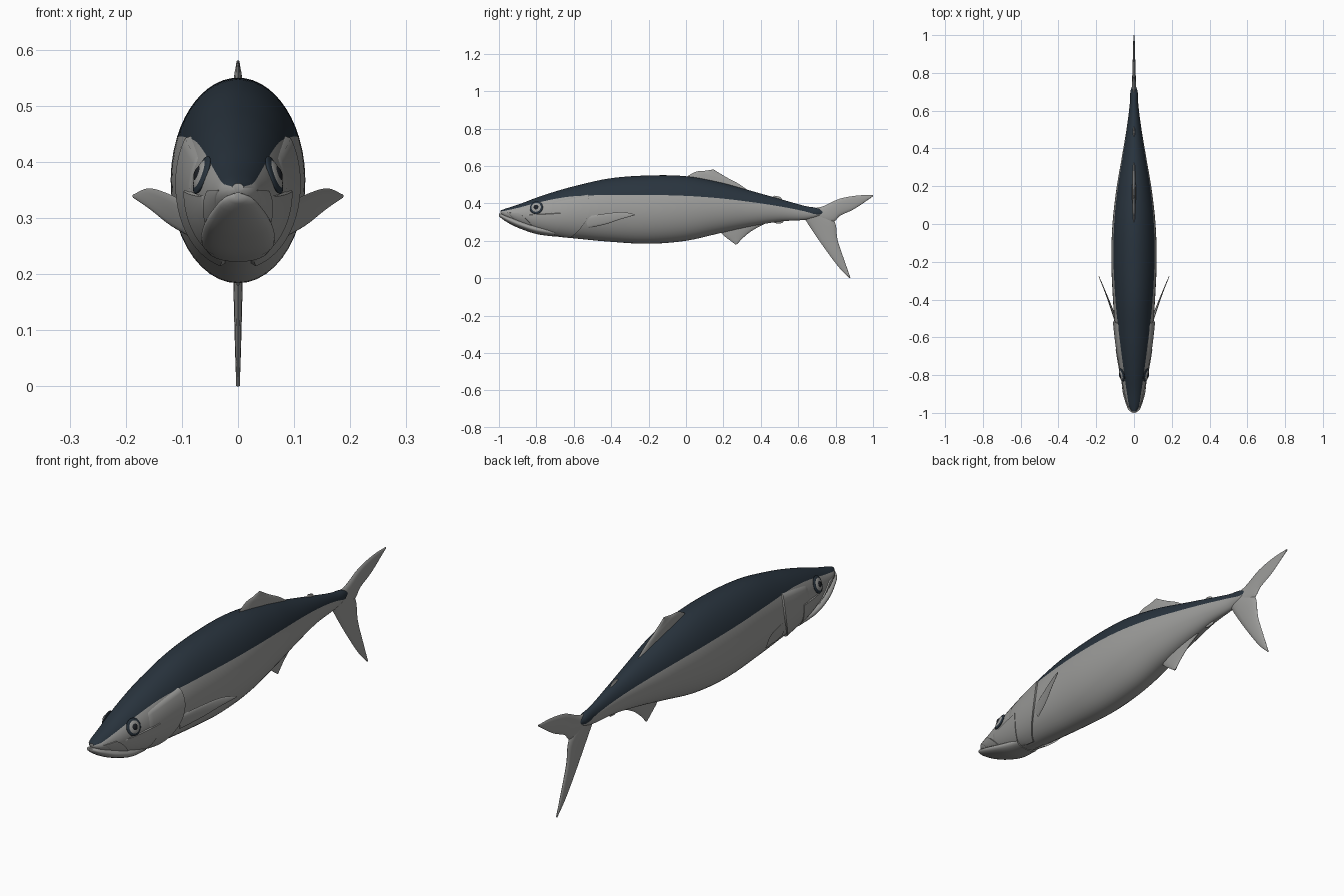
import bpy, bmesh, math
from mathutils import Vector

if "Cube" in bpy.data.objects:
    bpy.data.objects.remove(bpy.data.objects["Cube"])


def material(name, rgb):
    m = bpy.data.materials.new(name)
    m.diffuse_color = (*rgb, 1)
    m.use_nodes = True
    m.node_tree.nodes["Principled BSDF"].inputs["Base Color"].default_value = m.diffuse_color
    return m


GREY = material("silver grey", (0.34, 0.34, 0.33))
NAVY = material("dark slate blue", (0.022, 0.034, 0.048))
BLACK = material("near black", (0.012, 0.014, 0.018))


def curve(rows, t):
    """Smooth (Hermite) lookup in rows of (t, values...)."""
    n = len(rows)
    i = max(0, min(n - 2, sum(r[0] <= t for r in rows) - 1))
    a, b = rows[i], rows[i + 1]
    p, q = rows[max(i - 1, 0)], rows[min(i + 2, n - 1)]
    d = b[0] - a[0]
    u = (t - a[0]) / d
    out = []
    for k in range(1, len(a)):
        ma = (b[k] - p[k]) / (b[0] - p[0]) * d
        mb = (q[k] - a[k]) / (q[0] - a[0]) * d
        out.append((2*u**3 - 3*u*u + 1) * a[k] + (u**3 - 2*u*u + u) * ma
                   + (3*u*u - 2*u**3) * b[k] + (u**3 - u*u) * mb)
    return out


def grid_object(name, rings, mats, closed=True, rule=None, outward=None):
    """Skin a list of equally long point rings."""
    bm = bmesh.new()
    vs = [[bm.verts.new(p) for p in r] for r in rings]
    n = len(vs[0])
    for r0, r1 in zip(vs, vs[1:]):
        for k in range(n if closed else n - 1):
            f = bm.faces.new((r0[k], r0[(k+1) % n], r1[(k+1) % n], r1[k]))
            f.material_index = rule(k) if rule else 0
    if closed:
        bm.faces.new(vs[0])
        bm.faces.new(vs[-1])
    bmesh.ops.recalc_face_normals(bm, faces=bm.faces)
    bm.normal_update()
    if outward and sum(f.normal.x * f.calc_area() for f in bm.faces) * outward < 0:
        bmesh.ops.reverse_faces(bm, faces=bm.faces)
    me = bpy.data.meshes.new(name)
    bm.to_mesh(me)
    bm.free()
    for m in mats:
        me.materials.append(m)
    ob = bpy.data.objects.new(name, me)
    bpy.context.collection.objects.link(ob)
    bpy.context.view_layer.objects.active = ob
    bpy.ops.object.select_all(action='DESELECT')
    ob.select_set(True)
    bpy.ops.object.shade_smooth_by_angle(angle=math.radians(50))
    return ob


# Body stations: y, top z, bottom z, half width, height of the colour line
BODY = [(-.992, .362, .346, .010, .356), (-.97, .370, .325, .030, .360),
        (-.89, .396, .282, .052, .378), (-.80, .430, .247, .071, .402),
        (-.70, .463, .224, .087, .424), (-.60, .491, .213, .098, .438),
        (-.41, .533, .195, .111, .445), (-.20, .549, .184, .120, .445),
        (0, .545, .200, .114, .440), (.18, .513, .240, .094, .427),
        (.34, .469, .275, .067, .408), (.50, .424, .303, .040, .384),
        (.64, .385, .312, .022, .356), (.70, .375, .325, .020, .340),
        (.73, .362, .340, .010, .345)]


def body_point(y, a, side=1, lift=0):
    top, bot, w, _ = curve(BODY, y)
    return Vector((side * (w + lift) * math.cos(a), y,
                   (top + bot) / 2 + ((top - bot) / 2 + lift) * math.sin(a)))


# Body: dark back above the colour line, silver below
UP, LOW = 10, 14
rings = []
for i in range(71):
    y = -.992 + 1.722 * (i / 70)
    top, bot, w, line = curve(BODY, y)
    ab = math.asin(max(-.9, min(.9, (2 * line - top - bot) / (top - bot))))
    back = [ab + (math.pi - 2 * ab) * k / (2 * UP) for k in range(2 * UP)]
    belly = [math.pi - ab + (math.pi + 2 * ab) * k / (2 * LOW) for k in range(2 * LOW)]
    rings.append([body_point(y, a) for a in back + belly])
grid_object("body", rings, [GREY, NAVY], rule=lambda k: int(k < 2 * UP))

# Lower jaw, protruding slightly past the snout
JAW = [(-1, .346, .332, .008), (-.985, .343, .318, .028), (-.945, .331, .292, .045),
       (-.89, .312, .266, .060), (-.80, .285, .236, .066), (-.70, .265, .222, .055)]
rings = []
for i in range(21):
    y = -1 + .3 * (i / 20) ** 1.3
    top, bot, w = curve(JAW, y)
    rings.append([(w * math.cos(a), y, (top + bot) / 2 + (top - bot) / 2 * math.sin(a))
                  for a in (math.tau * k / 24 for k in range(24))])
grid_object("lower_jaw", rings, [GREY])


# Raised plates that follow the head surface
def plate(name, side, a0, a1, front, rear, lift):
    a0, a1 = math.radians(a0), math.radians(a1)
    rows = []
    for i in range(21):
        a = a0 + (a1 - a0) * i / 20
        row = []
        for j in range(15):
            u = j / 14
            y = front(a) + (rear(a) - front(a)) * min(1, j / 13)
            edge = i in (0, 20) or j in (0, 14)
            row.append(body_point(y, a, side, -.004 if edge else lift * u ** .7))
        rows.append(row)
    grid_object(name, rows, [GREY], closed=False, outward=side)


# Fins: lens-shaped section between a leading and a trailing edge
def fin(name, lead, trail, thick, normal=(1, 0, 0), mat=GREY):
    n = len(lead)
    lead = [(i, *p) for i, p in enumerate(lead)]
    trail = [(i, *p) for i, p in enumerate(trail)]
    rings = []
    for i in range(17):
        t = (n - 1) * i / 16
        a, b = Vector(curve(lead, t)), Vector(curve(trail, t))
        th = thick * (1 - .75 * i / 16)
        rings.append([a.lerp(b, (1 - math.cos(q)) / 2) + Vector(normal) * th * math.sin(q)
                      for q in (math.tau * k / 14 for k in range(14))])
    return grid_object(name, rings, [mat])


def mid(*pts):
    return [(0, y, z) for y, z in pts]


fin("tail_fin_upper", mid((.63, .375), (.72, .380), (.82, .424), (.92, .442), (1, .444)),
    mid((.63, .320), (.775, .298), (.825, .335), (.90, .370), (.998, .436)), .013)
fin("tail_fin_lower", mid((.63, .325), (.685, .24), (.755, .14), (.82, .055), (.875, 0)),
    mid((.72, .365), (.795, .30), (.81, .205), (.845, .10), (.879, .003)), .013)
fin("dorsal_fin", mid((-.01, .535), (.05, .568), (.10, .574), (.145, .581)),
    mid((.36, .45), (.28, .505), (.215, .540), (.152, .578)), .011)
fin("anal_fin", mid((.17, .26), (.205, .225), (.235, .202), (.265, .180)),
    mid((.44, .300), (.36, .258), (.31, .220), (.274, .183)), .011)
fin("rear_dorsal_finlet", mid((.45, .43), (.475, .441)), mid((.52, .412), (.505, .434)), .007)
fin("rear_anal_finlet", mid((.45, .305), (.485, .292)), mid((.53, .315), (.515, .294)), .007)


# Eye discs laid on the head surface
def eye_disc(name, side, radius, lift, mat):
    y, a = -.80, math.asin(.42)
    p = body_point(y, a, side)
    dy = body_point(y + .01, a, side) - body_point(y - .01, a, side)
    da = body_point(y, a + .05, side) - body_point(y, a - .05, side)
    nrm = dy.cross(da).normalized()
    nrm *= 1 if nrm.x * side > 0 else -1
    bpy.ops.mesh.primitive_uv_sphere_add(segments=28, ring_count=14, location=p)
    ob = bpy.context.object
    ob.name = name
    ob.scale = (radius, radius, lift)
    ob.rotation_mode = 'QUATERNION'
    ob.rotation_quaternion = nrm.to_track_quat('Z', 'Y')
    ob.data.materials.append(mat)
    bpy.ops.object.shade_smooth()


for side, label in ((1, "right"), (-1, "left")):
    plate("gill_cover_" + label, side, -78, 38, lambda a: -.70 - .03 * math.cos(a),
          lambda a: -.515 - .08 * (math.sin(a) - .2) ** 2, .008)
    plate("cheek_" + label, side, -65, 4, lambda a: -.86,
          lambda a: -.665 - .05 * math.sin(a) ** 2, .006)
    plate("upper_lip_" + label, side, -48, 12, lambda a: -.965 + .05 * (.2 - math.sin(a)),
          lambda a: -.90 + .09 * (.2 - math.sin(a)), .006)
    fin("pectoral_fin_" + label,
        [(side * x, y, z) for x, y, z in ((.092, -.54, .328), (.128, -.43, .345),
                                          (.160, -.34, .353), (.187, -.275, .342))],
        [(side * x, y, z) for x, y, z in ((.088, -.52, .268), (.122, -.43, .288),
                                          (.156, -.35, .315), (.186, -.276, .336))],
        .006, (side * .85, -.35, -.4))
    eye_disc("eye_rim_" + label, side, .036, .008, NAVY)
    eye_disc("eye_iris_" + label, side, .030, .011, GREY)
    eye_disc("eye_pupil_" + label, side, .018, .0145, BLACK)
